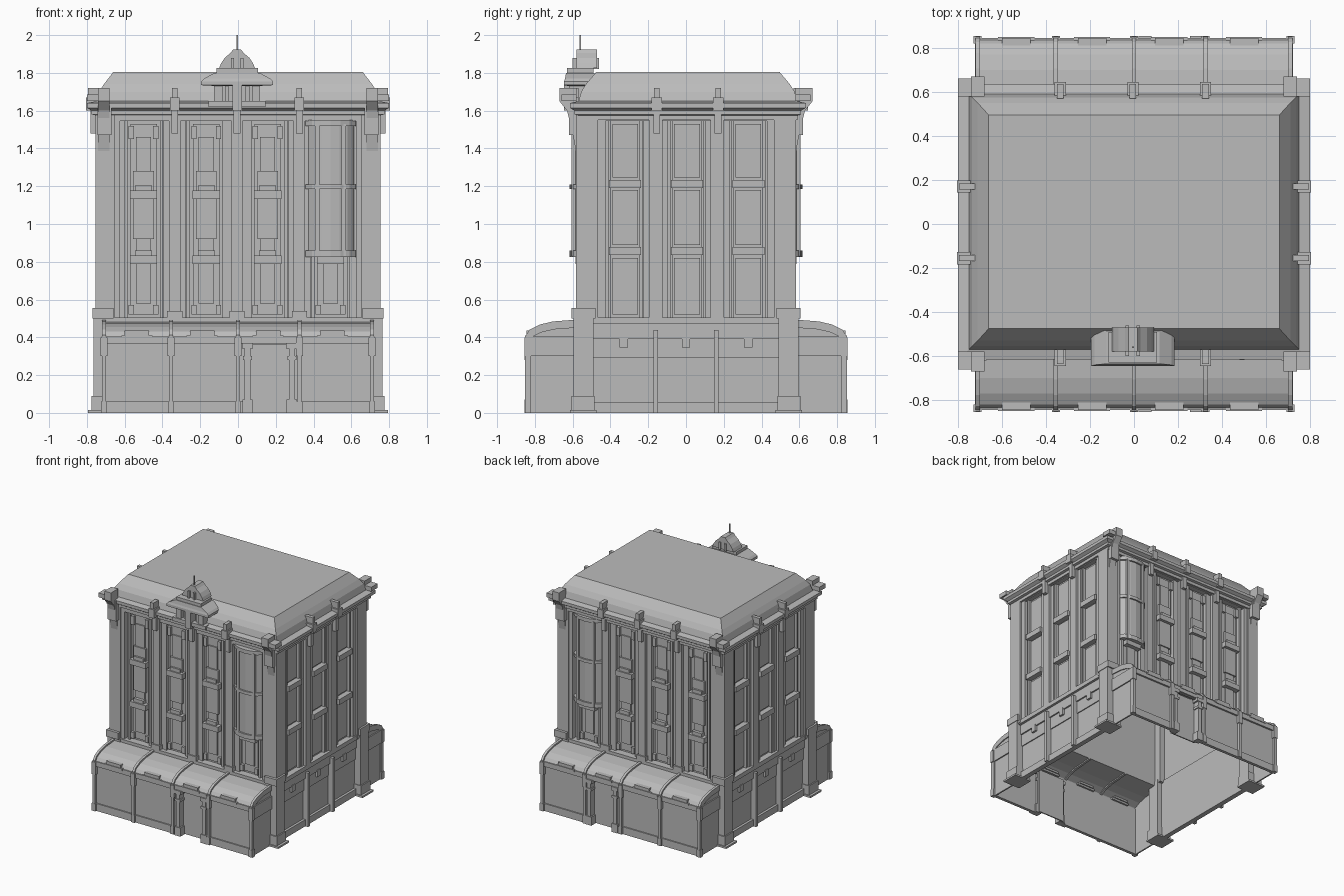
import bpy
import bmesh
import math

if "Cube" in bpy.data.objects:
    bpy.data.objects.remove(bpy.data.objects["Cube"])

STONE = (0.5, 0.5, 0.5, 1)
stone = bpy.data.materials.new("grey_stone")
stone.use_nodes = True
stone.diffuse_color = STONE
stone.node_tree.nodes["Principled BSDF"].inputs["Base Color"].default_value = STONE


def finish(name, bm, mirror=""):
    """Turn a bmesh into an object, mirrored over the named axes."""
    bmesh.ops.recalc_face_normals(bm, faces=bm.faces)
    mesh = bpy.data.meshes.new(name)
    bm.to_mesh(mesh)
    bm.free()
    mesh.materials.append(stone)
    ob = bpy.data.objects.new(name, mesh)
    bpy.context.collection.objects.link(ob)
    if mirror:
        mod = ob.modifiers.new("mirror", 'MIRROR')
        mod.use_axis = ["x" in mirror, "y" in mirror, False]
        mod.use_mirror_merge = False
    return ob


def add_box(bm, x, y, z):
    """Box from three (low, high) ranges."""
    made = bmesh.ops.create_cube(bm, size=1)["verts"]
    for v in made:
        for i, (lo, hi) in enumerate((x, y, z)):
            v.co[i] = (lo + hi) / 2 + v.co[i] * (hi - lo)


def boxes(name, items, mirror=""):
    bm = bmesh.new()
    for item in items:
        add_box(bm, *item)
    return finish(name, bm, mirror)


def around(c, half):
    return (c - half, c + half)


def add_prism(bm, profile, lo, hi, axis=0):
    """Extrude a closed profile along x (axis 0), y (1) or z (2)."""
    def place(p, t):
        co = list(p)
        co.insert(axis, t)
        return bm.verts.new(co)
    a = [place(p, lo) for p in profile]
    b = [place(p, hi) for p in profile]
    bm.faces.new(a)
    bm.faces.new(b[::-1])
    for i in range(len(a)):
        j = (i + 1) % len(a)
        bm.faces.new((a[i], b[i], b[j], a[j]))


def loft(name, rings, centre=(0, 0), cap=True):
    """Stack of rectangles given as (half x, half y, z), open below."""
    bm = bmesh.new()
    cx, cy = centre
    loops = [[bm.verts.new((cx + sx * hx, cy + sy * hy, z))
              for sx, sy in ((-1, -1), (1, -1), (1, 1), (-1, 1))]
             for hx, hy, z in rings]
    for a, b in zip(loops, loops[1:]):
        for i in range(4):
            j = (i + 1) % 4
            bm.faces.new((a[i], a[j], b[j], b[i]))
    if cap:
        bm.faces.new(loops[-1])
    return finish(name, bm)


# Hollow upper storeys, cornice and roof
loft("upper_walls", [(.7, .53, .48), (.7, .53, 1.6)], cap=False)
loft("cornice", [(.7, .53, 1.55), (.755, .58, 1.55), (.755, .58, 1.575),
                 (.775, .6, 1.58), (.775, .6, 1.6), (.8, .625, 1.615),
                 (.8, .625, 1.64), (.75, .58, 1.65)], (0, .01), cap=False)
loft("roof", [(.75, .58, 1.645), (.735, .565, 1.7), (.71, .54, 1.74),
              (.66, .485, 1.805)], (0, .01))

# Corner piers, from foot to cornice
boxes("corner_pier", [
    ((.655, .755), (-.583, -.467), (.48, 1.58)),
    ((.66, .77), (-.605, -.48), (.5, .555)),
    ((.65, .765), (-.595, -.49), (0, .5)),
    ((.645, .775), (-.605, -.485), (.01, .09)),
    ((.64, .795), (-.615, -.475), (0, .015))], "xy")
bm = bmesh.new()
bracket = [(-.58, 1.37), (-.6, 1.48), (-.63, 1.6), (-.67, 1.65),
           (-.67, 1.72), (-.58, 1.72)]
add_prism(bm, bracket, .68, .74)
add_box(bm, (.7, .8), (-.66, -.58), (1.65, 1.685))
add_box(bm, (.67, .745), (-.62, -.56), (1.47, 1.64))
finish("corner_bracket", bm, "xy")

# Front and back: pilasters and mouldings between the window bays
PILASTERS = (-.335, -.005, .325)
items = []
for x in PILASTERS:
    items += [(around(x, .06), (-.555, -.53), (.48, 1.57)),
              (around(x, .03), (-.58, -.53), (.48, 1.57)),
              (around(x, .04), (-.59, -.53), (.48, .54))]
for side in (-1, 1):
    items.append((around(side * .645, .02), (-.575, -.53), (.48, 1.57)))
items.append(((-.66, .66), (-.59, -.53), (.48, .505)))
items.append(((-.66, .66), (-.575, -.53), (1.545, 1.58)))
boxes("front_pilaster", items, "y")

# Tall front windows with balconies and stepped frames
WINDOWS = (-.5, -.168, .157, .49)
items = []
for x in WINDOWS:
    items += [(around(x, .07), (-.54, -.53), (.52, 1.53)),
              (around(x, .055), (-.56, -.53), (.92, 1.28)),
              (around(x, .04), (-.55, -.53), (.58, 1.46))]
    for side in (-1, 1):
        items += [(around(x + side * .095, .009), (-.56, -.53), (.5, 1.55)),
                  (around(x + side * .065, .014), (-.56, -.53), (.52, .57)),
                  (around(x + side * .065, .014), (-.56, -.53), (1.45, 1.52))]
    for z in (.81, 1.155):
        items += [(around(x, .072), (-.585, -.53), around(z, .022)),
                  (around(x, .045), (-.575, -.53), around(z + .035, .015))]
boxes("front_window", items, "y")

# Rounded bay window
def arc(rx, ry):
    return [(.49 - rx * math.cos(math.pi * i / 8),
             -.53 - ry * math.sin(math.pi * i / 8)) for i in range(9)]


bm = bmesh.new()
add_prism(bm, arc(.125, .075), .83, 1.53, 2)
for low, high in ((.825, .86), (1.185, 1.21), (1.52, 1.55)):
    add_prism(bm, arc(.14, .088), low, high, 2)
for x in (.42, .56):
    add_box(bm, around(x, .012), (-.605, -.56), (.83, 1.53))
finish("bay_window", bm, "y")

# Side pilasters and windows
items = []
for y in (-.16, .165):
    items += [((.7, .73), around(y, .065), (.48, 1.57)),
              ((.7, .75), around(y, .035), (.48, 1.57))]
for y in (-.45, .455):
    items.append(((.7, .74), around(y, .025), (.48, 1.57)))
items.append(((.7, .75), (-.48, .48), (.48, .505)))
items.append(((.7, .74), (-.48, .48), (1.545, 1.58)))
boxes("side_pilaster", items, "x")
items = []
for y in (-.322, .005, .33):
    for side in (-1, 1):
        items.append(((.7, .725), around(y + side * .083, .008), (.5, 1.55)))
    for z in (.857, 1.212):
        items.append(((.7, .745), around(y, .085), around(z, .022)))
    for low, high in ((.52, .82), (.89, 1.18), (1.245, 1.53)):
        items.append(((.7, .708), around(y, .068), (low, high)))
boxes("side_window", items, "x")

# Eave brackets with raised stubs
items = []
for x in PILASTERS:
    items += [(around(x, .025), (-.645, -.57), (1.6, 1.67)),
              (around(x, .015), (-.635, -.57), (1.65, 1.72)),
              (around(x, .018), (-.605, -.57), (1.48, 1.6))]
boxes("front_eave_bracket", items, "y")
items = []
for y in (-.155, .17):
    items += [((.74, .805), around(y, .028), (1.6, 1.67)),
              ((.72, .795), around(y, .014), (1.65, 1.72)),
              ((.74, .78), around(y, .018), (1.48, 1.6))]
boxes("side_eave_bracket", items, "x")

# Ground floor side walls with mouldings and hanging tabs
items = [((.69, .71), (-.5, .5), (0, .5)),
         ((.7, .75), (-.5, .5), (.47, .49)),
         ((.7, .73), (-.5, .5), (.39, .47)),
         ((.7, .718), (-.5, .5), (.29, .4)),
         ((.7, .73), (-.5, .5), (0, .055))]
for y in (-.16, .16):
    items.append(((.7, .755), around(y, .013), (0, .44)))
for y in (-.33, 0, .33):
    items.append(((.7, .735), around(y, .022), (.345, .4)))
boxes("ground_side_wall", items, "x")

# Curved lean-to roof along front and back, with ribs
curve = [(-.84, .4), (-.82, .43), (-.77, .455), (-.7, .472), (-.53, .485)]


def band(up, down):
    return ([(y - up / 2, z + up) for y, z in curve]
            + [(y, z - down) for y, z in curve[::-1]])


bm = bmesh.new()
add_prism(bm, band(0, .02), -.71, .71)
finish("lean_to_roof", bm, "y")
RIBS = (-.71, -.355, 0, .325, .71)
bm = bmesh.new()
for x in RIBS:
    add_prism(bm, band(.012, .03), x - .01, x + .01)
    add_box(bm, around(x, .011), (-.852, -.82), (.01, .41))
    add_box(bm, around(x, .018), (-.855, -.82), (.3, .4))
    add_box(bm, around(x, .016), (-.853, -.82), (0, .06))
finish("lean_to_rib", bm, "y")

# Lean-to walls: front panels, end walls, fascia
items = [((-.71, .05), (-.83, -.815), (0, .4)),
         ((.29, .71), (-.83, -.815), (0, .4)),
         ((.05, .29), (-.83, -.815), (.36, .4)),
         ((.05, .29), (-.795, -.785), (0, .37)),
         ((-.71, .71), (-.845, -.82), (.365, .405)),
         ((-.71, .05), (-.84, -.82), (0, .06)),
         ((.29, .71), (-.84, -.82), (0, .06))]
for x in (-.535, -.19, .16, .5):
    items.append((around(x, .082), (-.85, -.8), (.395, .41)))
    items.append((around(x, .065), (-.845, -.79), (.41, .435)))
boxes("lean_to_wall", items, "y")
bm = bmesh.new()
end = [(-.83, 0)] + curve + [(-.53, 0)]
add_prism(bm, end, .7, .712)
add_box(bm, (.705, .722), (-.85, -.59), (.3, .405))
finish("lean_to_end", bm, "xy")

# Door columns
items = []
for x in (.05, .285):
    items += [(around(x, .016), (-.85, -.8), (0, .37)),
              (around(x, .027), (-.855, -.8), (0, .07)),
              (around(x, .024), (-.855, -.8), (.28, .3)),
              (around(x, .03), (-.855, -.8), (.34, .37))]
boxes("door_column", items, "y")

# Roof turret on the front
TURRET = (-.005, -.56)
loft("turret_roof", [(.1, .06, 1.73), (.19, .085, 1.735), (.19, .085, 1.755),
                     (.175, .08, 1.77), (.12, .075, 1.8), (.11, .07, 1.8),
                     (.11, .07, 1.825)], TURRET)
dome = [(-.095, 1.825), (-.085, 1.85), (-.065, 1.88), (-.035, 1.905), (-.02, 1.925)]
bm = bmesh.new()
add_prism(bm, [(x - .005, z) for x, z in dome]
          + [(-x - .005, z) for x, z in dome[::-1]], -.58, -.47, 1)
for x in (-.03, .02):
    add_box(bm, around(x, .008), (-.6, -.46), (1.82, 1.88))
finish("turret_dome", bm)
items = [(around(-.005, .08), (-.58, -.47), (1.62, 1.74)),
         (around(-.005, .025), (-.645, -.5), (1.64, 1.75)),
         (around(-.005, .15), (-.63, -.5), (1.62, 1.65))]
for side in (-1, 1):
    items += [(around(side * .1 - .005, .022), (-.62, -.49), (1.64, 1.735)),
              (around(side * .055 - .005, .01), (-.6, -.5), (1.64, 1.735))]
boxes("turret_base", items)
boxes("turret_spike", [(around(-.005, .004), around(-.56, .004), (1.9, 2.0))])
